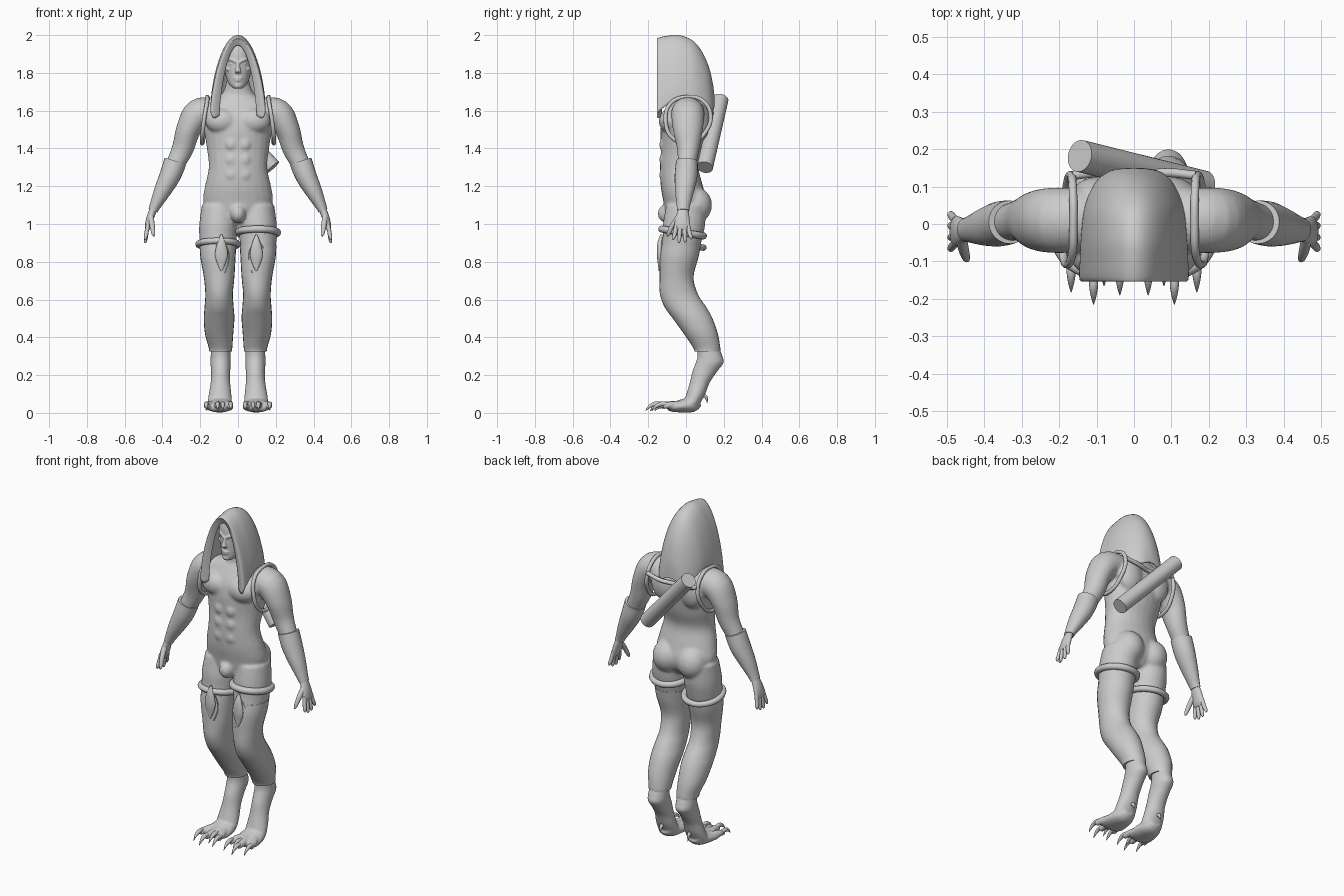
import bpy, bmesh, math
from mathutils import Vector, Matrix

GREY = bpy.data.materials.new("stone grey")
GREY.diffuse_color = (0.6, 0.6, 0.6, 1)


def spline(rows, k=5):
    """Smooth rows through the given control rows."""
    out, n = [], len(rows)
    for i in range(n - 1):
        p0, p1, p2, p3 = (rows[max(i - 1, 0)], rows[i], rows[i + 1], rows[min(i + 2, n - 1)])
        for j in range(k):
            t = j / k
            out.append([0.5 * (2 * b + (c - a) * t + (2 * a - 5 * b + 4 * c - d) * t * t
                               + (3 * b - a - 3 * c + d) * t ** 3) for a, b, c, d in zip(p0, p1, p2, p3)])
    return out + [list(rows[-1])]


def loft(bm, rows, axis=(1, 0, 0), level=False, s=1, n=24):
    """Tube of ellipses; row = x, y, z, radius along axis, radius across."""
    rows = spline(rows)
    pts = [Vector((r[0] * s, r[1], r[2])) for r in rows]
    rings = []
    for i, (p, r) in enumerate(zip(pts, rows)):
        t = Vector((0, 0, 1)) if level else (pts[min(i + 1, len(pts) - 1)] - pts[max(i - 1, 0)]).normalized()
        v = t.cross(Vector(axis)).normalized()
        u = v.cross(t)
        rings.append([bm.verts.new(p + u * max(r[3], .0005) * math.cos(a) + v * max(r[4], .0005) * math.sin(a))
                      for a in (2 * math.pi * j / n for j in range(n))])
    faces = [bm.faces.new(rings[0]), bm.faces.new(rings[-1][::-1])]
    for a, b in zip(rings, rings[1:]):
        faces += [bm.faces.new((a[j], b[j], b[(j + 1) % n], a[(j + 1) % n])) for j in range(n)]
    bmesh.ops.recalc_face_normals(bm, faces=faces)


def ball(bm, c, r):
    m = Matrix.Translation(c) @ Matrix.Diagonal((*r, 1))
    bmesh.ops.create_uvsphere(bm, u_segments=24, v_segments=14, radius=1, matrix=m)


def finish(name, bm, voxel=0, smooth=0, angle=50):
    me = bpy.data.meshes.new(name)
    bm.to_mesh(me)
    bm.free()
    ob = bpy.data.objects.new(name, me)
    bpy.context.collection.objects.link(ob)
    me.materials.append(GREY)
    if voxel:
        m = ob.modifiers.new("blend", 'REMESH')
        m.mode, m.voxel_size, m.use_smooth_shade = 'VOXEL', voxel, True
        m = ob.modifiers.new("soften", 'SMOOTH')
        m.iterations = smooth
    else:
        bpy.ops.object.select_all(action='DESELECT')
        ob.select_set(True)
        bpy.context.view_layer.objects.active = ob
        bpy.ops.object.shade_smooth_by_angle(angle=math.radians(angle))
    return ob


def part(name, rows, **kw):
    bm = bmesh.new()
    loft(bm, rows, **kw)
    return finish(name, bm)


def cord(name, pts, r, cyclic=False):
    cu = bpy.data.curves.new(name, 'CURVE')
    cu.dimensions, cu.bevel_depth, cu.bevel_resolution = '3D', r, 3
    cu.use_fill_caps = True
    sp = cu.splines.new('BEZIER')
    sp.bezier_points.add(len(pts) - 1)
    for b, p in zip(sp.bezier_points, pts):
        b.co, b.handle_left_type, b.handle_right_type = p, 'AUTO', 'AUTO'
    sp.use_cyclic_u = cyclic
    cu.materials.append(GREY)
    ob = bpy.data.objects.new(name, cu)
    bpy.context.collection.objects.link(ob)


# body: torso, arms and thighs blended into one skin
bm = bmesh.new()
loft(bm, [(0, -.01, 1.01, .06, .07), (0, -.005, 1.06, .15, .105), (0, -.005, 1.12, .185, .115),
          (0, -.022, 1.2, .175, .112), (0, -.035, 1.3, .155, .103), (0, -.018, 1.4, .165, .115),
          (0, -.01, 1.5, .18, .125), (0, -.005, 1.58, .185, .115), (0, .005, 1.65, .16, .085),
          (0, .005, 1.69, .085, .065), (0, -.01, 1.78, .055, .058)], level=True)
for s in (1, -1):
    loft(bm, [(.13, .01, 1.59, .085, .08), (.21, .01, 1.58, .088, .082), (.262, .01, 1.5, .08, .066),
              (.292, .012, 1.4, .06, .058), (.33, .005, 1.32, .05, .05), (.36, 0, 1.25, .05, .045)],
         axis=(0, 1, 0), s=s)
    loft(bm, [(.1, 0, 1.1, .092, .105), (.104, -.01, 1.0, .101, .112), (.106, -.018, .93, .099, .106),
              (.106, -.035, .84, .09, .1), (.1, -.05, .74, .08, .09), (.1, -.045, .66, .07, .09)],
         level=True, s=s)
    ball(bm, (s * .085, -.082, 1.545), (.088, .062, .068))      # chest
    ball(bm, (s * .082, .05, 1.1), (.086, .088, .095))          # buttock
    ball(bm, (s * .09, .075, 1.54), (.08, .052, .1))            # shoulder blade
    for z in (1.26, 1.34, 1.42):
        ball(bm, (s * .036, -.112, z), (.035, .03, .04))        # abdomen
ball(bm, (0, -.1, 1.055), (.042, .05, .05))
finish("body", bm, .009, 5)

# head with brow, nose, lips and ears
bm = bmesh.new()
loft(bm, [(0, -.098, 1.717, .022, .02), (0, -.07, 1.738, .046, .055), (0, -.045, 1.78, .064, .08),
          (0, -.035, 1.84, .074, .09), (0, -.03, 1.9, .078, .092), (0, -.03, 1.95, .06, .072),
          (0, -.03, 1.975, .025, .03)], level=True)
loft(bm, [(0, -.118, 1.86, .009, .012), (0, -.13, 1.83, .01, .014), (0, -.136, 1.808, .017, .014),
          (0, -.122, 1.798, .012, .01)], level=True)
ball(bm, (0, -.12, 1.772), (.026, .011, .006))
ball(bm, (0, -.12, 1.76), (.021, .011, .006))
ball(bm, (0, -.112, 1.732), (.022, .016, .016))
for s in (1, -1):
    loft(bm, [(.008, -.125, 1.856, .007, .007), (.035, -.115, 1.87, .008, .008), (.06, -.088, 1.868, .006, .006)],
         axis=(0, 0, 1), s=s)
    ball(bm, (s * .032, -.108, 1.848), (.013, .01, .006))
    ball(bm, (s * .045, -.085, 1.82), (.022, .022, .014))
    ball(bm, (s * .077, -.02, 1.84), (.01, .022, .034))
finish("head", bm, .0045, 2)

# hood: arches from the rolled front rim to the back; row = y, top, half width, bottom
arches = spline([(-.135, 1.945, .098, 1.575), (-.15, 1.975, .125, 1.56), (-.15, 1.985, .145, 1.59),
                 (-.10, 1.996, .145, 1.63), (-.04, 2.0, .142, 1.665), (.03, 1.975, .135, 1.665),
                 (.08, 1.92, .12, 1.63), (.12, 1.835, .096, 1.6), (.143, 1.74, .062, 1.6),
                 (.15, 1.68, .02, 1.62)], 4)
bm = bmesh.new()
grid = []
for y, top, w, low in arches:
    grid.append([bm.verts.new((w * math.sin(a), y, low + (top - low) * max(math.cos(a), 0) ** 1.4))
                 for a in (math.pi * (j / 32 - .5) for j in range(33))])
for a, b in zip(grid, grid[1:]):
    for j in range(32):
        bm.faces.new((a[j], a[j + 1], b[j + 1], b[j]))
bm.faces.new(grid[-1])
bmesh.ops.recalc_face_normals(bm, faces=bm.faces)
hood = finish("hood", bm, angle=60)
m = hood.modifiers.new("cloth", 'SOLIDIFY')
m.thickness, m.offset = .008, -1

# quiver tube slung across the back
a, b = Vector((-.145, .182, 1.66)), Vector((.185, .1, 1.3))
bm = bmesh.new()
bmesh.ops.create_cone(bm, cap_ends=True, segments=32, radius1=.043, radius2=.043, depth=(b - a).length,
                      matrix=Matrix.Translation((a + b) / 2) @ (b - a).to_track_quat('Z', 'Y').to_matrix().to_4x4())
finish("quiver", bm)
cord("back_strap", [(-.165, .13, 1.6), (-.08, .137, 1.585), (0, .125, 1.58), (.08, .137, 1.585), (.165, .13, 1.6)], .012)

for s, side in ((1, "left"), (-1, "right")):
    # shoulder harness loop
    cord(side + "_harness", [(s * x, y, z) for x, y, z in (
        (.162, .0, 1.672), (.165, -.08, 1.64), (.18, -.108, 1.55), (.19, -.07, 1.455), (.188, .03, 1.43),
        (.18, .105, 1.49), (.168, .13, 1.58), (.163, .085, 1.655))], .011, True)

    # forearm bracer with its cuff, then hand
    part(side + "_bracer", [(.332, .005, 1.33, .058, .06), (.36, .0, 1.255, .06, .056), (.4, -.008, 1.175, .05, .045),
                            (.437, -.014, 1.1, .036, .03), (.45, -.015, 1.07, .032, .025)], axis=(0, 1, 0), s=s)
    bm = bmesh.new()
    loft(bm, [(.445, -.015, 1.085, .026, .019), (.464, -.018, 1.035, .036, .02), (.476, -.02, .99, .042, .017),
              (.48, -.02, .97, .034, .011)], axis=(0, 1, 0), s=s)
    for y0, y1, z in ((-.05, -.066, .915), (-.03, -.036, .9), (-.009, -.004, .902), (.01, .026, .918)):
        loft(bm, [(.476, y0, 1.0, .011, .011), (.484, (y0 + y1) / 2, .955, .0115, .011),
                  (.49, y1, z + .012, .009, .009), (.491, y1, z, .003, .003)], axis=(0, 1, 0), s=s, n=12)
    loft(bm, [(.462, -.035, 1.045, .015, .015), (.455, -.07, .995, .014, .013), (.448, -.092, .95, .01, .01),
              (.446, -.098, .935, .003, .003)], axis=(1, 0, 0), s=s, n=12)
    finish(side + "_hand", bm)

    # legging over knee and calf, open cuff at the ankle
    part(side + "_legging", [(.106, -.026, .885, .097, .104), (.106, -.037, .82, .093, .102), (.1, -.05, .72, .081, .09),
                             (.1, -.038, .63, .073, .1), (.1, -.003, .56, .077, .11), (.1, .035, .5, .081, .105),
                             (.1, .078, .42, .075, .09), (.093, .108, .35, .063, .073), (.092, .114, .325, .06, .068)],
         level=True, s=s)

    # thigh band, one higher than the other
    z = .955 if s > 0 else .893
    ring = [(s * .105 + .104 * math.cos(t), -.018 + .11 * math.sin(t), z - .018 * math.sin(t))
            for t in (2 * math.pi * i / 12 for i in range(12))]
    cord(side + "_thigh_band", ring, .019 if s > 0 else .017, True)

    # leaf shaped flap with two trailing ties
    x = .097 if s > 0 else .088
    part(side + "_leaf_flap", [(x, -.13, .945, .004, .006), (x, -.137, .9, .022, .014), (x, -.139, .84, .034, .015),
                               (x, -.138, .79, .022, .011), (x, -.139, .75, .003, .005)], level=True, s=s)
    for dx in (-.04, .045):
        cord(side + "_tie", [(s * x, -.127, .93), (s * (x + dx * .9), -.125, .86), (s * (x + dx), -.121, .81),
                             (s * (x + dx * .5), -.135, .74)], .003)

    # raised hock, ankle and foot blended together
    bm = bmesh.new()
    loft(bm, [(.092, .115, .36, .05, .055), (.092, .127, .3, .053, .066), (.092, .125, .265, .054, .074),
              (.092, .1, .22, .051, .066), (.093, .073, .16, .052, .053), (.095, .052, .1, .06, .05),
              (.096, .03, .05, .065, .045)], level=True, s=s)
    loft(bm, [(.096, .07, .06, .035, .025), (.096, .035, .045, .06, .04), (.098, -.02, .037, .073, .035),
              (.1, -.07, .03, .075, .025), (.1, -.095, .03, .06, .017)], s=s)
    toes = ((.038, -.19), (.08, -.165), (.108, -.215), (.168, -.182))
    for tx, ty in toes:
        loft(bm, [(.096 + (tx - .096) * .6, -.03, .045, .02, .02), (tx * .9 + .01, ty + .095, .042, .019, .018),
                  (tx, ty + .06, .032, .014, .013)], s=s, n=12)
    finish(side + "_foot", bm, .007, 3)

    # claws, plus the small spur behind
    bm = bmesh.new()
    for tx, ty in toes:
        loft(bm, [(tx, ty + .085, .045, .012, .012), (tx, ty + .05, .047, .012, .012), (tx, ty + .02, .032, .007, .008),
                  (tx, ty, .01, .001, .001)], s=s, n=12)
    loft(bm, [(.092, .075, .1, .012, .012), (.092, .105, .085, .009, .009), (.092, .113, .05, .001, .001)], s=s, n=12)
    finish(side + "_claws", bm)
